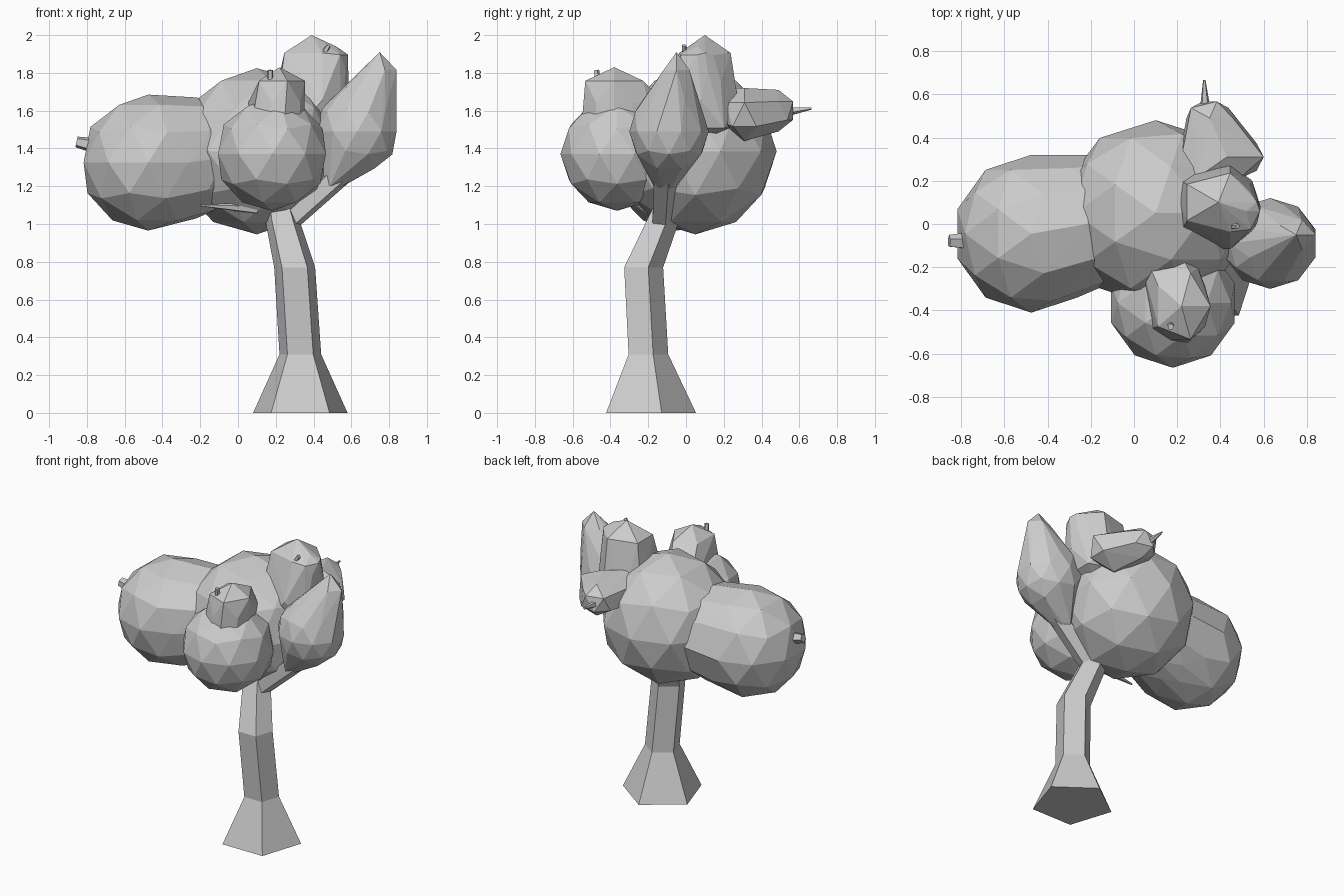
import bpy, bmesh, math
from mathutils import Vector

if "Cube" in bpy.data.objects:
    bpy.data.objects.remove(bpy.data.objects["Cube"])


def finish(bm, name):
    bmesh.ops.recalc_face_normals(bm, faces=bm.faces[:])
    me = bpy.data.meshes.new(name)
    bm.to_mesh(me)
    bm.free()
    ob = bpy.data.objects.new(name, me)
    bpy.context.collection.objects.link(ob)
    return ob


def clump(name, balls):
    """Faceted lump: convex hull of (centre, radii, subdivisions) icospheres."""
    bm = bmesh.new()
    for centre, radii, sub in balls:
        tmp = bmesh.new()
        bmesh.ops.create_icosphere(tmp, subdivisions=sub, radius=1)
        for v in tmp.verts:
            bm.verts.new([c + r * k for c, r, k in zip(centre, radii, v.co)])
        tmp.free()
    bmesh.ops.convex_hull(bm, input=bm.verts[:])
    loose = [v for v in bm.verts if not v.link_faces]
    bmesh.ops.delete(bm, geom=loose, context='VERTS')
    return finish(bm, name)


def tube(name, rings, sides=5, axis=None):
    """Loft of polygon rings (centre, radius); level rings unless an axis is given."""
    bm = bmesh.new()
    rot = Vector((0, 0, 1)).rotation_difference(Vector(axis or (0, 0, 1)))
    loops = []
    for centre, r in rings:
        pts = [(r * math.sin(a), r * math.cos(a), 0)
               for a in (2 * math.pi * i / sides for i in range(sides))]
        loops.append([bm.verts.new(Vector(centre) + rot @ Vector(p)) for p in pts])
    for a, b in zip(loops, loops[1:]):
        for i in range(sides):
            j = (i + 1) % sides
            bm.faces.new((a[i], a[j], b[j], b[i]))
    bm.faces.new(loops[0])
    bm.faces.new(loops[-1])
    return finish(bm, name)


# Five-sided bent trunk with a flared foot
tube("trunk", [((.33, -.21, 0), .263), ((.33, -.21, .31), .116),
               ((.30, -.235, .77), .114), ((.235, -.13, 1.02), .095),
               ((.2, -.06, 1.2), .07)])

# Branch feeding the right-hand clump
tube("right_branch", [((.24, -.13, .99), .06), ((.60, -.11, 1.32), .07)],
     axis=(.36, .02, .33))

# Large foliage masses
clump("left_foliage", [((-.475, -.045, 1.325), (.36, .365, .36), 2),
                       ((-.22, .0, 1.35), (.25, .32, .32), 2)])
clump("centre_foliage", [((.1, .05, 1.385), (.44, .43, .44), 2)])
clump("front_foliage", [((.18, -.365, 1.37), (.3, .3, .3), 2)])

# Upper lobe of the front foliage
clump("front_lobe", [((.22, -.38, 1.7), (.15, .18, .13), 1),
                     ((.2, -.38, 1.5), (.17, .2, .12), 1),
                     ((.16, -.2, 1.58), (.15, .1, .13), 1)])

# Tall lobe leaning right
clump("right_foliage", [((.63, -.09, 1.49), (.22, .21, .23), 2),
                        ((.75, -.05, 1.74), (.1, .08, .17), 1),
                        ((.5, -.11, 1.22), (.06, .07, .05), 1)])

# Topmost lobe
clump("top_foliage", [((.39, .1, 1.83), (.2, .16, .17), 1),
                      ((.52, .06, 1.86), (.07, .1, .08), 1),
                      ((.38, .08, 1.58), (.23, .23, .16), 1)])

# Lobe at the back right
clump("back_foliage", [((.35, .49, 1.6), (.12, .09, .11), 1),
                       ((.43, .31, 1.58), (.19, .12, .14), 1),
                       ((.3, .22, 1.6), (.12, .1, .12), 1)])

# Twig tips poking through the leaves
for name, a, b, r0, r1 in [
        ("left_twig", (-.74, -.08, 1.41), (-.855, -.08, 1.435), .045, .03),
        ("front_twig", (.17, -.46, 1.7), (.17, -.475, 1.815), .02, .015),
        ("top_twig", (.42, -.01, 1.85), (.48, -.01, 1.945), .02, .012),
        ("back_twig", (.33, .5, 1.59), (.325, .665, 1.612), .03, .006),
        ("lower_twig", (.1, -.2, 1.08), (-.2, -.26, 1.1), .03, .006)]:
    tube(name, [(a, r0), (b, r1)], axis=Vector(b) - Vector(a))
